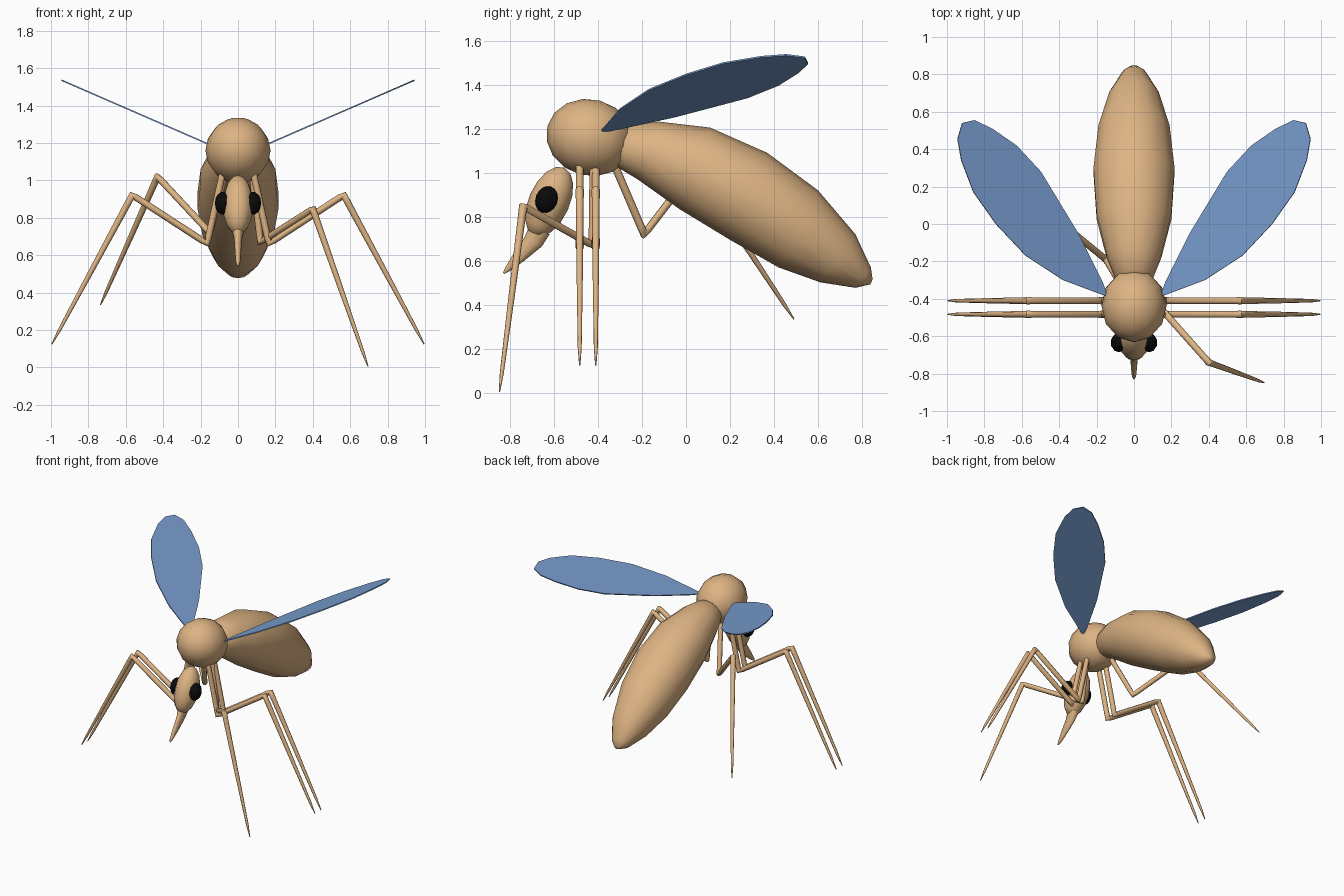
import bpy, bmesh, math
from mathutils import Vector, Matrix

if "Cube" in bpy.data.objects:
    bpy.data.objects.remove(bpy.data.objects["Cube"])


def material(name, rgb):
    m = bpy.data.materials.new(name)
    m.diffuse_color = (*rgb, 1)
    m.use_nodes = True
    m.node_tree.nodes["Principled BSDF"].inputs["Base Color"].default_value = m.diffuse_color
    return m


TAN = material("tan_body", (0.73, 0.456, 0.23))
BLUE = material("blue_wing", (0.19, 0.335, 0.62))
BLACK = material("black_eye", (0.003, 0.003, 0.003))


def finish(name, bm, mat, angle=60):
    bmesh.ops.recalc_face_normals(bm, faces=bm.faces[:])
    me = bpy.data.meshes.new(name)
    bm.to_mesh(me)
    bm.free()
    ob = bpy.data.objects.new(name, me)
    bpy.context.collection.objects.link(ob)
    me.materials.append(mat)
    bpy.ops.object.select_all(action='DESELECT')
    ob.select_set(True)
    bpy.context.view_layer.objects.active = ob
    bpy.ops.object.shade_smooth_by_angle(angle=math.radians(angle))
    return ob


def loft(name, rings, mat, n):
    """Skin elliptical rings given as (centre, half axis u, half axis v)."""
    bm = bmesh.new()
    loops = []
    for c, u, v in rings:
        loops.append([bm.verts.new(c + u * math.cos(2 * math.pi * i / n)
                                   + v * math.sin(2 * math.pi * i / n)) for i in range(n)])
    for a, b in zip(loops, loops[1:]):
        for i in range(n):
            j = (i + 1) % n
            bm.faces.new((a[i], a[j], b[j], b[i]))
    bm.faces.new(loops[0])
    bm.faces.new(loops[-1])
    return finish(name, bm, mat)


def profile_loft(name, sections, mat, n):
    """Sections in the side plane: (top y, top z, bottom y, bottom z, half width)."""
    rings = []
    for ty, tz, by, bz, w in sections:
        top, bot = Vector((0, ty, tz)), Vector((0, by, bz))
        rings.append(((top + bot) / 2, (top - bot) / 2, Vector((w, 0, 0))))
    return loft(name, rings, mat, n)


def ellipsoid(name, loc, scale, tilt, mat, seg=12, rings=8):
    bm = bmesh.new()
    bmesh.ops.create_uvsphere(bm, u_segments=seg, v_segments=rings, radius=1)
    bm.transform(Matrix.Translation(loc) @ Matrix.Rotation(tilt, 4, 'X')
                 @ Matrix.Diagonal((*scale, 1)))
    return finish(name, bm, mat)


def leg(name, hip, low, knee, tip):
    """Tube through hip, lower joint and knee, tapering to the foot."""
    hip, low, knee, tip = map(Vector, (hip, low, knee, tip))
    pts = [hip, low.lerp(hip, .1), low, low.lerp(knee, .07), knee.lerp(low, .05), knee,
           knee.lerp(tip, .05), knee.lerp(tip, .5), knee.lerp(tip, .9), tip]
    radii = [.018, .018, .02, .018, .018, .02, .018, .014, .009, .003]
    side = (low - hip).cross(knee - low).normalized()
    rings = []
    for i, (p, r) in enumerate(zip(pts, radii)):
        t = (pts[min(i + 1, len(pts) - 1)] - pts[max(i - 1, 0)]).normalized()
        u = (side - t * side.dot(t)).normalized()
        rings.append((p, u * r, t.cross(u) * r))
    loft(name, rings, TAN, 8)


# Body
ellipsoid("thorax", (0, -.437, 1.16), (.174, .2, .174), math.radians(-15), TAN)
profile_loft("abdomen", [
    (-.30, 1.19, -.36, 1.06, .07),
    (-.24, 1.228, -.32, 1.03, .105),
    (-.12, 1.232, -.22, .97, .15),
    (.11, 1.205, -.03, .835, .205),
    (.37, 1.09, .20, .695, .222),
    (.60, .92, .42, .57, .195),
    (.77, .72, .61, .502, .135),
    (.84, .57, .77, .477, .065),
    (.848, .515, .838, .493, .02)], TAN, 14)

# Head, beak and eyes
ellipsoid("head", (0, -.622, .868), (.082, .093, .17), math.radians(-24), TAN)
profile_loft("beak", [
    (-.71, .76, -.62, .72, .035),
    (-.735, .705, -.655, .665, .022),
    (-.785, .63, -.735, .60, .017),
    (-.822, .568, -.80, .553, .012),
    (-.832, .545, -.826, .54, .004)], TAN, 10)
for s, side in ((1, "right"), (-1, "left")):
    ellipsoid("eye_" + side, (s * .08, -.634, .878), (.045, .05, .062),
              math.radians(-20), BLACK, 10, 8)

# Wings: thin flat blades rising outward
OUTLINE = [(.14, -.39), (.17, -.31), (.30, -.05), (.50, .28), (.63, .42), (.76, .51),
           (.855, .555), (.92, .54), (.945, .455), (.925, .34), (.86, .17),
           (.74, 0), (.58, -.17), (.38, -.30)]
for s, side in ((1, "right"), (-1, "left")):
    bm = bmesh.new()
    face = bm.faces.new([bm.verts.new((s * x, y, 1.182 + .435 * (x - .14)))
                         for x, y in OUTLINE])
    ext = bmesh.ops.extrude_face_region(bm, geom=[face])
    moved = [g for g in ext["geom"] if isinstance(g, bmesh.types.BMVert)]
    bmesh.ops.translate(bm, verts=moved, vec=(-s * .003, 0, .007))
    finish("wing_" + side, bm, BLUE, 30)

# Two pairs of straight middle legs
for s, side in ((1, "right"), (-1, "left")):
    for y, place in ((-.483, "front"), (-.41, "rear")):
        leg(f"middle_leg_{place}_{side}", (s * .08, y, 1.05), (s * .165, y, .662),
            (s * .565, y, .922), (s * .995, y, .125))

# Single front leg on one side, single hind leg on the other
leg("front_leg", (.075, -.42, 1.05), (.12, -.425, .67), (.40, -.74, .848), (.695, -.848, .005))
leg("hind_leg", (-.06, -.34, 1.07), (-.15, -.19, .72), (-.43, .04, 1.02), (-.735, .49, .335))
